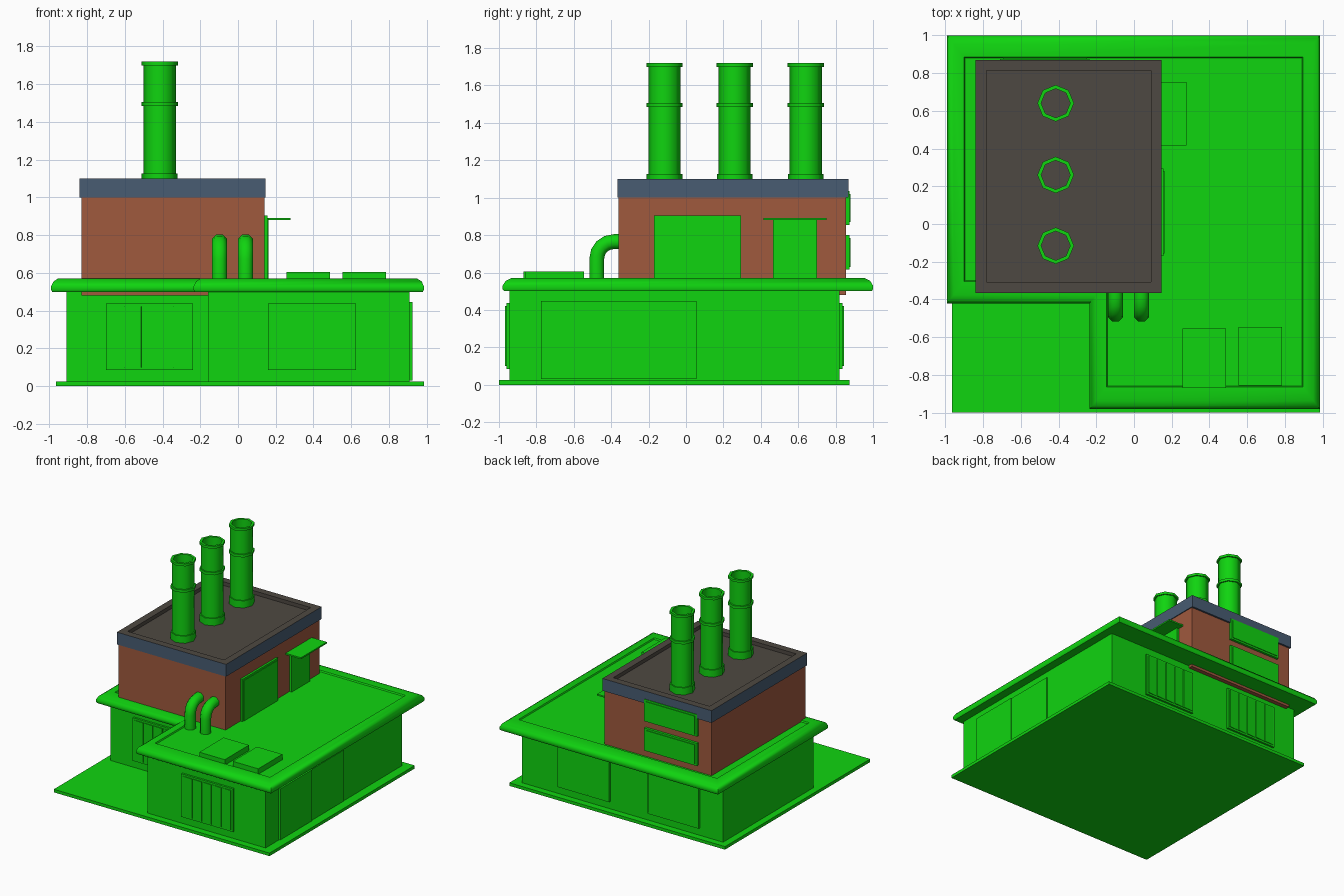
import bpy, bmesh, math

if "Cube" in bpy.data.objects:
    bpy.data.objects.remove(bpy.data.objects["Cube"])


def material(name, rgb):
    m = bpy.data.materials.new(name)
    m.diffuse_color = (*rgb, 1)
    m.use_nodes = True
    m.node_tree.nodes["Principled BSDF"].inputs["Base Color"].default_value = m.diffuse_color
    return m


GREEN = material("bright green", (0.005, 0.66, 0.005))
BRICK = material("brick red", (0.35, 0.10, 0.048))
BLUE = material("slate blue", (0.065, 0.107, 0.17))
TAR = material("roof tar", (0.076, 0.066, 0.054))


def finish(name, bm, mats, smooth=None):
    bmesh.ops.recalc_face_normals(bm, faces=bm.faces)
    me = bpy.data.meshes.new(name)
    bm.to_mesh(me)
    bm.free()
    ob = bpy.data.objects.new(name, me)
    bpy.context.collection.objects.link(ob)
    for m in mats:
        me.materials.append(m)
    if smooth:
        bpy.ops.object.select_all(action='DESELECT')
        ob.select_set(True)
        bpy.context.view_layer.objects.active = ob
        bpy.ops.object.shade_smooth_by_angle(angle=math.radians(smooth))
    return ob


def loft(name, rings, mats=(GREEN,), caps=True, closed=False, smooth=None):
    """Skin a series of equal-sized rings of points."""
    bm = bmesh.new()
    vs = [[bm.verts.new(p) for p in r] for r in rings]
    n = len(rings[0])
    pairs = list(zip(vs, vs[1:])) + ([(vs[-1], vs[0])] if closed else [])
    for a, b in pairs:
        for i in range(n):
            j = (i + 1) % n
            bm.faces.new((a[i], a[j], b[j], b[i]))
    if caps and not closed:
        bm.faces.new(vs[0][::-1])
        bm.faces.new(vs[-1])
    return finish(name, bm, mats, smooth)


def prism(name, pts, z0, z1, mat=GREEN):
    return loft(name, [[(x, y, z) for x, y in pts] for z in (z0, z1)], (mat,))


def box(name, x0, x1, y0, y1, z0, z1, mat=GREEN):
    return prism(name, [(x0, y0), (x1, y0), (x1, y1), (x0, y1)], z0, z1, mat)


def shutter(name, x0, x1, wall, d, z0, z1, strips=5):
    """Framed plate with slightly fanned vertical strips; d = outward y sign."""
    box(name + "_frame", x0, x1, *sorted((wall - d * 0.01, wall + d * 0.016)), z0, z1)
    a, b = x0 + 0.015, x1 - 0.015
    w = (b - a) / strips
    pts = [(a, wall)]
    for i in range(strips):
        pts += [(a + i * w, wall + d * 0.018), (a + (i + 1) * w - 0.001, wall + d * 0.024)]
    pts.append((b, wall))
    prism(name + "_strips", pts, z0 + 0.015, z1 - 0.015)


# Ground slab and L-shaped lower floor
box("ground_slab", -0.965, 0.985, -1.0, 0.875, 0, 0.025)
prism("lower_walls", [(-0.91, -0.345), (-0.16, -0.345), (-0.16, -0.943),
                      (0.91, -0.943), (0.91, 0.82), (-0.91, 0.82)], 0.02, 0.51)

# Lower roof with rounded cornice and slightly sunken deck
corners = [(-0.99, -0.42, 1, 1), (-0.235, -0.42, 1, 1), (-0.235, -0.98, 1, 1),
           (0.985, -0.98, -1, 1), (0.985, 1.0, -1, -1), (-0.99, 1.0, 1, -1)]
profile = [(0.006, 0.5), (0, 0.51), (0, 0.53), (0.012, 0.555), (0.035, 0.57),
           (0.09, 0.57), (0.095, 0.56)]
loft("lower_roof", [[(x + sx * o, y + sy * o * 1.28, z) for x, y, sx, sy in corners]
                    for o, z in profile], smooth=50)

# Shutters on the front and back walls
shutter("front_left_shutter", -0.70, -0.238, -0.345, -1, 0.085, 0.437)
shutter("front_right_shutter", 0.158, 0.625, -0.943, -1, 0.085, 0.437)
shutter("back_left_shutter", -0.70, -0.238, 0.82, 1, 0.085, 0.437)
shutter("back_right_shutter", 0.11, 0.575, 0.82, 1, 0.085, 0.437)

# Sliding doors on the right wall
box("sliding_door_front", 0.90, 0.925, -0.775, -0.365, 0.03, 0.447)
box("sliding_door_back", 0.90, 0.919, -0.365, 0.055, 0.03, 0.447)

# Brick upper storey
box("brick_storey", -0.83, 0.14, -0.36, 0.855, 0.48, 1.005, BRICK)

# Blue parapet cap with a dark sunken roof inside
rect = [(-0.84, -0.365, 1, 1), (0.147, -0.365, -1, 1), (0.147, 0.87, -1, -1), (-0.84, 0.87, 1, -1)]
cap = loft("parapet_cap", [[(x + sx * o, y + sy * o, z) for x, y, sx, sy in rect]
                           for o, z in [(0, 1.0), (0, 1.1), (0.058, 1.1), (0.058, 1.07)]],
           (BLUE, TAR))
for p in cap.data.polygons:
    inner = all(abs(cap.data.vertices[v].co.x + 0.3465) < 0.45 for v in p.vertices)
    if inner or p.normal.z > 0.5:
        p.material_index = 1

# Three open octagonal chimneys with collars
tube = [(0.077, 1.06), (0.095, 1.06), (0.095, 1.128), (0.086, 1.128), (0.086, 1.484),
        (0.097, 1.484), (0.097, 1.506), (0.086, 1.506), (0.086, 1.70), (0.097, 1.70),
        (0.097, 1.72), (0.077, 1.72)]
for k, cy in enumerate((-0.115, 0.26, 0.64)):
    loft(f"chimney_{k + 1}",
         [[(-0.415 + r * math.cos(i * math.pi / 4), cy + r * math.sin(i * math.pi / 4), z)
           for i in range(8)] for r, z in tube], closed=True, smooth=50)

# Two bent pipes from the roof into the brick wall
R, B = 0.043, 0.09  # pipe radius and bend radius
path = [(-0.477, 0.55, 0)]
for s in range(5):
    t = s * math.pi / 8
    path.append((-0.477 + B * (1 - math.cos(t)), 0.675 + B * math.sin(t), t))
path.append((-0.34, 0.675 + B, math.pi / 2))
for k, cx in enumerate((-0.098, 0.04)):
    rings = []
    for y, z, t in path:
        ring = []
        for i in range(8):
            a = (i + 0.5) * math.pi / 4
            u, v = R * math.cos(a), R * math.sin(a)
            ring.append((cx + u, y + v * math.cos(t), z - v * math.sin(t)))
        rings.append(ring)
    loft(f"bent_pipe_{k + 1}", rings, smooth=50)

# Doors and canopy on the right side of the brick storey
box("loading_door", 0.13, 0.157, -0.17, 0.295, 0.55, 0.905)
box("loading_door_panel", 0.13, 0.161, -0.155, 0.28, 0.55, 0.89)
box("side_door", 0.13, 0.16, 0.465, 0.70, 0.55, 0.885)
box("door_canopy", 0.135, 0.278, 0.415, 0.752, 0.88, 0.892)

# Long windows on the back of the brick storey
for k, (z0, z1) in enumerate(((0.615, 0.80), (0.855, 1.035))):
    box(f"back_window_{k + 1}", -0.71, -0.235, 0.85, 0.875, z0, z1)
    box(f"back_window_{k + 1}_pane", -0.695, -0.25, 0.85, 0.88, z0 + 0.015, z1 - 0.015)

# Roof hatches
box("roof_hatch_left", 0.258, 0.488, -0.868, -0.555, 0.55, 0.605)
box("roof_hatch_right", 0.553, 0.783, -0.857, -0.545, 0.55, 0.605)
